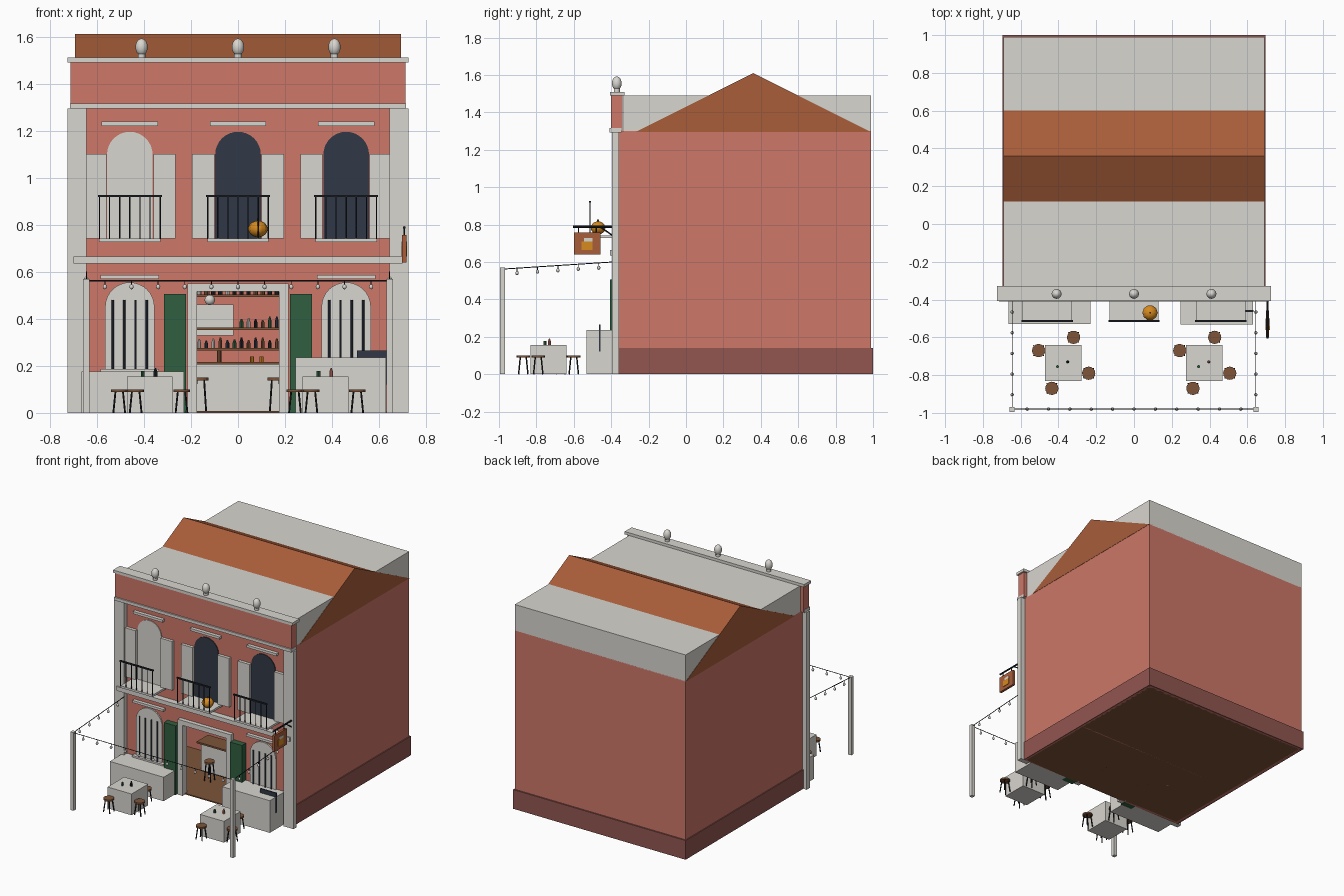
import bpy, bmesh, math, random
from mathutils import Vector, Matrix

random.seed(4)
cube = bpy.data.objects.get("Cube")
if cube:
    bpy.data.objects.remove(cube, do_unlink=True)


def material(name, *rgb):
    linear = [((c / 255 + 0.055) / 1.055) ** 2.4 for c in rgb] + [1]
    mat = bpy.data.materials.new(name)
    mat.use_nodes = True
    mat.diffuse_color = linear
    mat.node_tree.nodes["Principled BSDF"].inputs["Base Color"].default_value = linear
    return mat


plaster = material("salmon plaster", 205, 119, 104)
white = material("pale stone", 217, 214, 208)
plinth = material("dark red plinth", 146, 86, 80)
tile = material("terracotta", 168, 93, 58)
glass = material("dark blue glass", 49, 57, 70)
green = material("shutter green", 48, 95, 64)
wood = material("brown wood", 125, 84, 57)
iron = material("black iron", 33, 35, 41)
amber = material("amber", 214, 138, 30)


def finish(name, bm, mat, smooth=False):
    bmesh.ops.recalc_face_normals(bm, faces=bm.faces)
    for face in bm.faces:
        face.smooth = smooth
    mesh = bpy.data.meshes.new(name)
    bm.to_mesh(mesh)
    bm.free()
    mesh.materials.append(mat)
    obj = bpy.data.objects.new(name, mesh)
    bpy.context.collection.objects.link(obj)
    return obj


def box(name, mat, x, y, z):
    bm = bmesh.new()
    bmesh.ops.create_cube(bm, size=1)
    for v in bm.verts:
        v.co = [(a + b) / 2 + c * abs(b - a) for (a, b), c in zip((x, y, z), v.co)]
    return finish(name, bm, mat)


def prism(name, mat, outline, push):
    bm = bmesh.new()
    face = bm.faces.new([bm.verts.new(p) for p in outline])
    extruded = bmesh.ops.extrude_face_region(bm, geom=[face])["geom"]
    bmesh.ops.translate(bm, vec=push, verts=[v for v in extruded if isinstance(v, bmesh.types.BMVert)])
    bm.faces.ensure_lookup_table()
    return finish(name, bm, mat)


def arch(name, mat, x, half, bottom, top, front, back):
    spring = top - half
    outline = [(x - half, front, bottom), (x + half, front, bottom)]
    for i in range(17):
        angle = math.pi * i / 16
        outline.append((x + half * math.cos(angle), front, spring + half * math.sin(angle)))
    return prism(name, mat, outline, (0, back - front, 0))


def rod(name, mat, start, end, radius, sides=8, tip=None):
    start, end = Vector(start), Vector(end)
    axis = end - start
    bm = bmesh.new()
    bmesh.ops.create_cone(bm, cap_ends=True, segments=sides, radius1=radius,
                          radius2=radius if tip is None else tip, depth=axis.length)
    turn = axis.to_track_quat("Z", "Y").to_matrix().to_4x4()
    bmesh.ops.transform(bm, verts=bm.verts, matrix=Matrix.Translation((start + end) / 2) @ turn)
    return finish(name, bm, mat)


def ball(name, mat, centre, radius, stretch=1, ribs=0, detail=12):
    bm = bmesh.new()
    bmesh.ops.create_uvsphere(bm, u_segments=detail * 2, v_segments=detail, radius=radius)
    for v in bm.verts:
        rib = 1 - 0.07 * abs(math.sin(ribs * math.atan2(v.co.y, v.co.x) / 2))
        v.co = Vector(centre) + Vector((v.co.x * rib, v.co.y * rib, v.co.z * stretch))
    return finish(name, bm, mat, True)


def bottle(name, mat, x, y, z, height):
    rod(name, mat, (x, y, z), (x, y, z + height * 0.65), 0.008)
    rod(name + "_neck", mat, (x, y, z + height * 0.65), (x, y, z + height), 0.007, tip=0.003)


def stool(x, y, height=0.1):
    rod("stool_seat", wood, (x, y, height - 0.012), (x, y, height), 0.035, 16)
    for sx in (-1, 1):
        for sy in (-1, 1):
            rod("stool_leg", iron, (x + sx * 0.025, y + sy * 0.025, 0),
                (x + sx * 0.016, y + sy * 0.016, height - 0.01), 0.004, 6)


# Building shell with an open doorway
depth = (-0.36, 0.99)
box("floor", wood, (-0.68, 0.68), (-0.36, 0.98), (0, 0.008))
box("wall_above_door", plaster, (-0.18, 0.18), (-0.36, -0.34), (0.52, 1.3))
box("back_wall", plaster, (-0.69, 0.69), (0.97, 0.99), (0, 1.3))
box("back_plinth", plinth, (-0.697, 0.697), (0.98, 1), (0, 0.14))
for s in (-1, 1):
    box("front_wall", plaster, (s * 0.18, s * 0.69), (-0.36, -0.34), (0, 1.3))
    box("side_wall", plaster, (s * 0.67, s * 0.69), depth, (0, 1.3))
    box("side_plinth", plinth, (s * 0.68, s * 0.697), (-0.36, 1), (0, 0.14))
    box("pilaster", white, (s * 0.645, s * 0.725), (-0.395, -0.358), (0, 1.295))
    box("door_jamb", white, (s * 0.175, s * 0.215), (-0.39, -0.34), (0, 0.55))
    box("green_shutter", green, (s * 0.22, s * 0.315), (-0.405, -0.36), (0, 0.505))
box("door_head", white, (-0.175, 0.175), (-0.39, -0.34), (0.515, 0.55))

# Roof, parapet and bands
box("attic", white, (-0.69, 0.69), (-0.335, 0.99), (1.295, 1.49))
prism("gable_roof", tile, [(-0.692, -0.27, 1.295), (-0.692, 0.99, 1.295), (-0.692, 0.36, 1.61)],
      (1.384, 0, 0))
box("parapet", plaster, (-0.712, 0.712), (-0.4, -0.34), (1.3, 1.49))
box("parapet_cap", white, (-0.725, 0.725), (-0.407, -0.328), (1.49, 1.51))
box("cornice", white, (-0.715, 0.715), (-0.41, -0.345), (1.293, 1.315))
box("floor_band", white, (-0.7, 0.7), (-0.405, -0.36), (0.635, 0.665))
for x in (-0.41, 0, 0.41):
    rod("finial_foot", white, (x, -0.37, 1.51), (x, -0.37, 1.53), 0.016, 16)
    ball("finial", white, (x, -0.37, 1.555), 0.026, 1.4)

# Upper windows with shutters and balconies
for x in (-0.46, 0, 0.46):
    pane = white if x < 0 else glass
    arch("upper_window", pane, x, 0.097, 0.73, 1.195, -0.366, -0.35)
    box("upper_lintel", white, (x - 0.12, x + 0.12), (-0.385, -0.36), (1.22, 1.238))
    box("balcony_slab", white, (x - 0.13, x + 0.13), (-0.515, -0.36), (0.727, 0.742))
    box("balcony_rail", iron, (x - 0.136, x + 0.136), (-0.518, -0.508), (0.917, 0.927))
    for i in range(7):
        bar = x + (i - 3) * 0.043
        rod("balcony_bar", iron, (bar, -0.513, 0.74), (bar, -0.513, 0.92), 0.003, 6)
    for s in (-1, 1):
        box("upper_shutter", white, (x + s * 0.1, x + s * 0.195), (-0.382, -0.36), (0.742, 1.1))
ball("pumpkin", amber, (0.085, -0.47, 0.782), 0.041, 0.85, ribs=10, detail=16)
rod("pumpkin_stem", wood, (0.085, -0.47, 0.81), (0.085, -0.47, 0.828), 0.005)

# Lower windows with bars
for x in (-0.46, 0.46):
    arch("lower_window", white, x, 0.105, 0.185, 0.555, -0.37, -0.35)
    box("lower_lintel", white, (x - 0.125, x + 0.125), (-0.385, -0.36), (0.57, 0.587))
    box("lower_sill", white, (x - 0.125, x + 0.125), (-0.39, -0.36), (0.172, 0.187))
    for i in range(4):
        bar = x + (i - 1.5) * 0.048
        rod("window_bar", glass, (bar, -0.377, 0.187), (bar, -0.377, 0.48), 0.005)

# Benches against the wall
box("low_bench", white, (-0.665, -0.23), (-0.53, -0.36), (0, 0.175))
box("tall_bench", white, (0.245, 0.63), (-0.533, -0.36), (0, 0.235))
box("bench_board", glass, (0.505, 0.633), (-0.466, -0.456), (0.12, 0.265))

# Bar interior seen through the doorway
box("bar_back_wall", plaster, (-0.67, 0.67), (0.25, 0.26), (0, 0.62))
box("bar_ceiling", white, (-0.67, 0.67), (-0.34, 0.26), (0.62, 0.63))
box("bar_counter", white, (-0.3, 0.3), (0, 0.1), (0, 0.205))
box("counter_top", wood, (-0.32, 0.32), (-0.02, 0.11), (0.205, 0.217))
box("wall_panel", white, (-0.3, -0.02), (0.243, 0.25), (0.33, 0.46))
for z in (0.265, 0.353, 0.493):
    box("shelf", wood, (-0.3, 0.3), (0.19, 0.25), (z, z + 0.011))
    for i in range(14):
        if z < 0.3 or (z < 0.4 and i > 6):
            bottle("shelf_bottle", random.choice((glass, iron, wood, white, green)),
                   (i - 6.5) * 0.03, 0.215, z + 0.011, random.uniform(0.03, 0.048))
        elif z > 0.4:
            rod("shelf_jar", random.choice((wood, iron, white)), ((i - 6.5) * 0.03, 0.215, z + 0.011),
                ((i - 6.5) * 0.03, 0.215, z + 0.024), 0.009)
for x in (0.06, 0.1):
    rod("counter_glass", amber, (x, 0.04, 0.217), (x, 0.04, 0.24), 0.008)
rod("beer_tap", wood, (-0.08, 0.04, 0.217), (-0.08, 0.04, 0.265), 0.009)
for x in (-0.16, 0.16):
    stool(x, -0.1, 0.15)
rod("pendant_cord", iron, (-0.12, -0.2, 0.49), (-0.12, -0.2, 0.62), 0.002, 6)
ball("pendant_lamp", white, (-0.12, -0.2, 0.48), 0.022)

# Tables with stools and drinks
for x in (-0.375, 0.372):
    box("draped_table", white, (x - 0.097, x + 0.097), (-0.832, -0.64), (0, 0.155))
    bottle("table_bottle", iron if x < 0 else plaster, x + 0.024, -0.73, 0.155, 0.035)
    rod("table_cup", green, (x - 0.03, -0.755, 0.155), (x - 0.03, -0.755, 0.178), 0.008)
    for dx, dy in ((-0.13, 0.065), (0.055, 0.135), (0.135, -0.055), (-0.06, -0.135)):
        stool(x + dx, dy - 0.735)

# Posts and string lights
def string_lights(start, end, bulbs):
    start, end = Vector(start), Vector(end)
    rod("light_string", iron, start, end, 0.0025, 6)
    for i in range(bulbs):
        spot = start.lerp(end, (i + 0.7) / (bulbs + 0.4))
        rod("bulb_cord", iron, spot, spot - Vector((0, 0, 0.02)), 0.002, 6)
        ball("bulb", white, spot - Vector((0, 0, 0.026)), 0.009, 1.2, detail=6)


for s in (-1, 1):
    box("light_post", white, (s * 0.632, s * 0.658), (-0.995, -0.968), (0, 0.57))
    string_lights((s * 0.645, -0.98, 0.562), (s * 0.645, -0.39, 0.6), 5)
string_lights((-0.645, -0.98, 0.562), (0.645, -0.98, 0.562), 11)

# Hanging sign on its bracket
sign_x = 0.707
rod("sign_arm", iron, (sign_x, -0.605, 0.788), (sign_x, -0.39, 0.788), 0.006)
rod("sign_brace", iron, (sign_x, -0.46, 0.788), (sign_x, -0.39, 0.74), 0.004)
for y in (-0.575, -0.48):
    rod("sign_hanger", iron, (sign_x, y, 0.75), (sign_x, y, 0.788), 0.003, 6)
box("sign_board", tile, (sign_x - 0.009, sign_x + 0.009), (-0.6, -0.457), (0.64, 0.757))
for s in (-1, 1):
    face = sign_x + s * 0.009
    box("sign_mug", amber, (face, face + s * 0.003), (-0.56, -0.5), (0.665, 0.71))
    box("sign_foam", white, (face, face + s * 0.003), (-0.545, -0.5), (0.71, 0.728))
